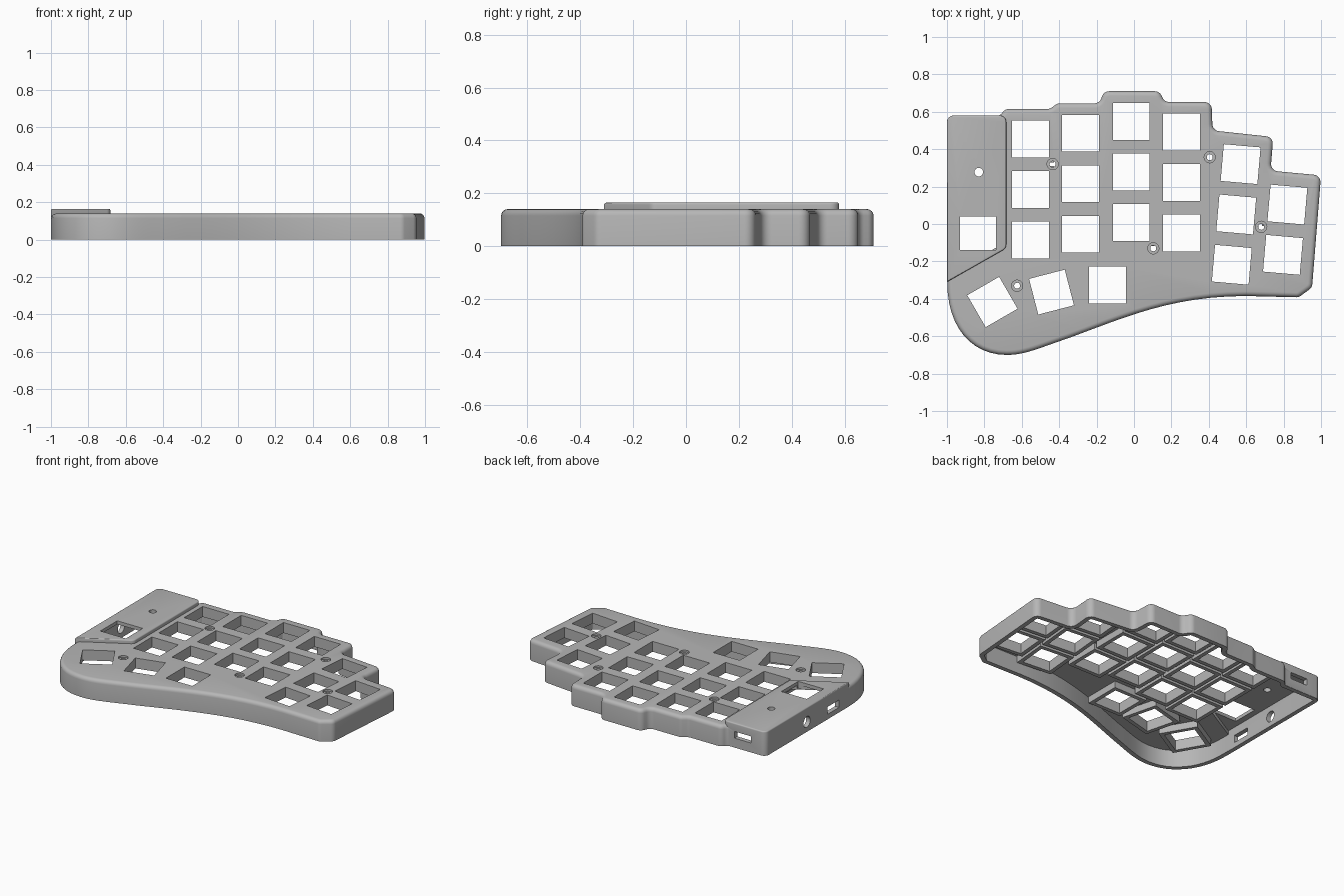
import bpy, bmesh, math
from mathutils import Vector, Matrix

cube = bpy.data.objects.get("Cube")
if cube:
    bpy.data.objects.remove(cube, do_unlink=True)

HOLE, WALL, TOP, PLATE_Z, SOCKET_Z = 0.197, 0.03, 0.14, 0.115, 0.07

grey = bpy.data.materials.new("case_grey")
grey.use_nodes = True
colour = (0.47, 0.47, 0.47, 1)
grey.diffuse_color = colour
grey.node_tree.nodes["Principled BSDF"].inputs["Base Color"].default_value = colour


def make_object(name, bm):
    bmesh.ops.recalc_face_normals(bm, faces=bm.faces)
    mesh = bpy.data.meshes.new(name)
    bm.to_mesh(mesh)
    bm.free()
    mesh.materials.append(grey)
    obj = bpy.data.objects.new(name, mesh)
    bpy.context.collection.objects.link(obj)
    return obj


def fillet(corners, radius, steps=6):
    """Round the inner corners of an open path; the two ends stay put."""
    out = [Vector(corners[0])]
    for a, b, c in zip(corners, corners[1:], corners[2:]):
        a, b, c = Vector(a), Vector(b), Vector(c)
        u, v = (a - b).normalized(), (c - b).normalized()
        half = u.angle(v) / 2
        d = radius / math.tan(half)
        centre = b + (u + v).normalized() * radius / math.sin(half)
        p, q = b + u * d - centre, b + v * d - centre
        sweep = p.angle_signed(q)
        for i in range(steps + 1):
            out.append(centre + Matrix.Rotation(-sweep * i / steps, 2) @ p)
    return out + [Vector(corners[-1])]


def bezier(p0, p1, p2, p3, steps=12):
    p0, p1, p2, p3 = map(Vector, (p0, p1, p2, p3))
    ts = [i / steps for i in range(1, steps + 1)]
    return [p0 * (1 - t) ** 3 + p1 * 3 * t * (1 - t) ** 2
            + p2 * 3 * t * t * (1 - t) + p3 * t ** 3 for t in ts]


def inset(path, d):
    """Move a counter-clockwise outline inwards by d."""
    out = []
    for i, p in enumerate(path):
        e = (p - path[i - 1]).normalized()
        f = (path[(i + 1) % len(path)] - p).normalized()
        n = (Vector((-e.y, e.x)) + Vector((-f.y, f.x))).normalized()
        out.append(p + n * d / max(0.3, n.dot(Vector((-e.y, e.x)))))
    return out


def stack(name, path, profile):
    """Closed solid from rings given as (inset, height)."""
    bm = bmesh.new()
    rings = [[bm.verts.new((*p, z)) for p in inset(path, d)] for d, z in profile]
    for low, high in zip(rings, rings[1:]):
        for i in range(len(low)):
            bm.faces.new((low[i - 1], low[i], high[i], high[i - 1]))
    bm.faces.new(rings[0][::-1])
    bm.faces.new(rings[-1])
    return make_object(name, bm)


def round_edge(radius, top):
    arc = [i * math.pi / 8 for i in range(5)]
    return [(radius * (1 - math.cos(a)), top - radius * (1 - math.sin(a))) for a in arc]


def add_box(bm, centre, size, angle=0):
    m = Matrix.Translation(centre) @ Matrix.Rotation(math.radians(angle), 4, 'Z')
    bmesh.ops.create_cube(bm, size=1, matrix=m @ Matrix.Diagonal((*size, 1)))


def add_cylinder(bm, centre, radius, depth, turn=Matrix()):
    bmesh.ops.create_cone(bm, cap_ends=True, segments=24, radius1=radius, radius2=radius,
                          depth=depth, matrix=Matrix.Translation(centre) @ turn)


def boolean(target, tool, operation):
    mod = target.modifiers.new(operation, 'BOOLEAN')
    mod.object, mod.operation, mod.solver = tool, operation, 'EXACT'
    bpy.context.view_layer.objects.active = target
    bpy.ops.object.modifier_apply(modifier=mod.name)
    bpy.data.objects.remove(tool, do_unlink=True)


# Switch positions: four straight columns, two tilted columns, thumb arc
keys = []
for x, y, rows, tilt in [(-0.553, 0.455, 3, 0), (-0.286, 0.485, 3, 0), (-0.015, 0.548, 3, 0),
                         (0.254, 0.492, 3, 0), (0.57, 0.32, 3, -5), (0.82, 0.104, 2, -5)]:
    step = Matrix.Rotation(math.radians(tilt), 2) @ Vector((0, -0.27))
    keys += [(Vector((x, y)) + step * r, tilt) for r in range(rows)]
keys += [(Vector((-0.142, -0.326)), 0), (Vector((-0.441, -0.364)), 14.5),
         (Vector((-0.757, -0.417)), 30)]

# Case outline: stepped back edge, then the curved front and thumb corner
front_start = (0.6, -0.385)
edge = fillet([front_start, (0.88, -0.392), (0.952, -0.34), (1.0, 0.26), (0.73, 0.285),
               (0.745, 0.465), (0.42, 0.5), (0.415, 0.652), (0.165, 0.652), (0.135, 0.71),
               (-0.16, 0.71), (-0.185, 0.645), (-0.41, 0.645), (-0.45, 0.615),
               (-0.69, 0.615), (-0.715, 0.578), (-0.998, 0.578), (-0.998, -0.31)], 0.04)
edge += bezier((-0.998, -0.31), (-1.0, -0.55), (-0.87, -0.7), (-0.68, -0.7))
edge += bezier((-0.68, -0.7), (-0.58, -0.7), (-0.5, -0.66), (-0.35, -0.61))
edge += bezier((-0.35, -0.61), (-0.05, -0.5), (0.2, -0.385), front_start)[:-1]

# Raised controller cover outline
cover_edge = fillet([(-1, -0.31), (-0.683, -0.13), (-0.683, 0.58), (-1, 0.58), (-1, -0.31)],
                    0.035)[:-1]

# Hollow case with the cover merged in
case = stack("keyboard_case", edge, [(0, 0)] + round_edge(0.025, TOP))
cover = stack("cover", cover_edge, [(0, 0.001)] + round_edge(0.008, 0.165))
boolean(case, cover, 'UNION')
boolean(case, stack("cavity", edge, [(WALL, -0.05), (WALL, PLATE_Z)]), 'DIFFERENCE')
boolean(case, stack("cover_cavity", cover_edge, [(WALL, -0.06), (WALL, 0.142)]), 'DIFFERENCE')

# Switch openings, screw through-holes, cover openings
bm = bmesh.new()
for p, angle in keys:
    add_box(bm, (*p, 0.14), (HOLE, HOLE, 0.2), angle)
add_box(bm, (-0.834, -0.05, 0.17), (0.19, 0.18, 0.1))
add_cylinder(bm, (-0.83, 0.277, 0.17), 0.023, 0.1)
screws = [(-0.435, 0.32), (0.405, 0.357), (0.68, -0.015), (0.103, -0.13), (-0.625, -0.33)]
for s in screws:
    add_cylinder(bm, (*s, 0.14), 0.016, 0.2)
boolean(case, make_object("openings", bm), 'DIFFERENCE')

# Screw head recesses
bm = bmesh.new()
for s in screws:
    add_cylinder(bm, (*s, 0.15), 0.03, 0.045)
boolean(case, make_object("recesses", bm), 'DIFFERENCE')

# Ports in the back and side walls
bm = bmesh.new()
add_box(bm, (-0.83, 0.58, 0.087), (0.125, 0.16, 0.045))
add_box(bm, (-1, -0.14, 0.06), (0.16, 0.125, 0.05))
add_cylinder(bm, (-1, 0.14, 0.068), 0.036, 0.16, Matrix.Rotation(math.pi / 2, 4, 'Y'))
boolean(case, make_object("ports", bm), 'DIFFERENCE')

# Square collars under each switch opening
bm = bmesh.new()
for p, angle in keys:
    rings = []
    for size, z in [(0.25, PLATE_Z), (0.25, SOCKET_Z), (HOLE, SOCKET_Z), (HOLE, PLATE_Z)]:
        turn = Matrix.Rotation(math.radians(angle), 2)
        corners = [turn @ Vector((sx, sy)) * size / 2 + p
                   for sx, sy in ((-1, -1), (1, -1), (1, 1), (-1, 1))]
        rings.append([bm.verts.new((*c, z)) for c in corners])
    for k in range(4):
        a, b = rings[k], rings[(k + 1) % 4]
        for i in range(4):
            bm.faces.new((a[i - 1], a[i], b[i], b[i - 1]))
make_object("switch_sockets", bm)

bpy.ops.object.select_all(action='DESELECT')
case.select_set(True)
bpy.context.view_layer.objects.active = case
bpy.ops.object.shade_smooth_by_angle(angle=math.radians(30))
